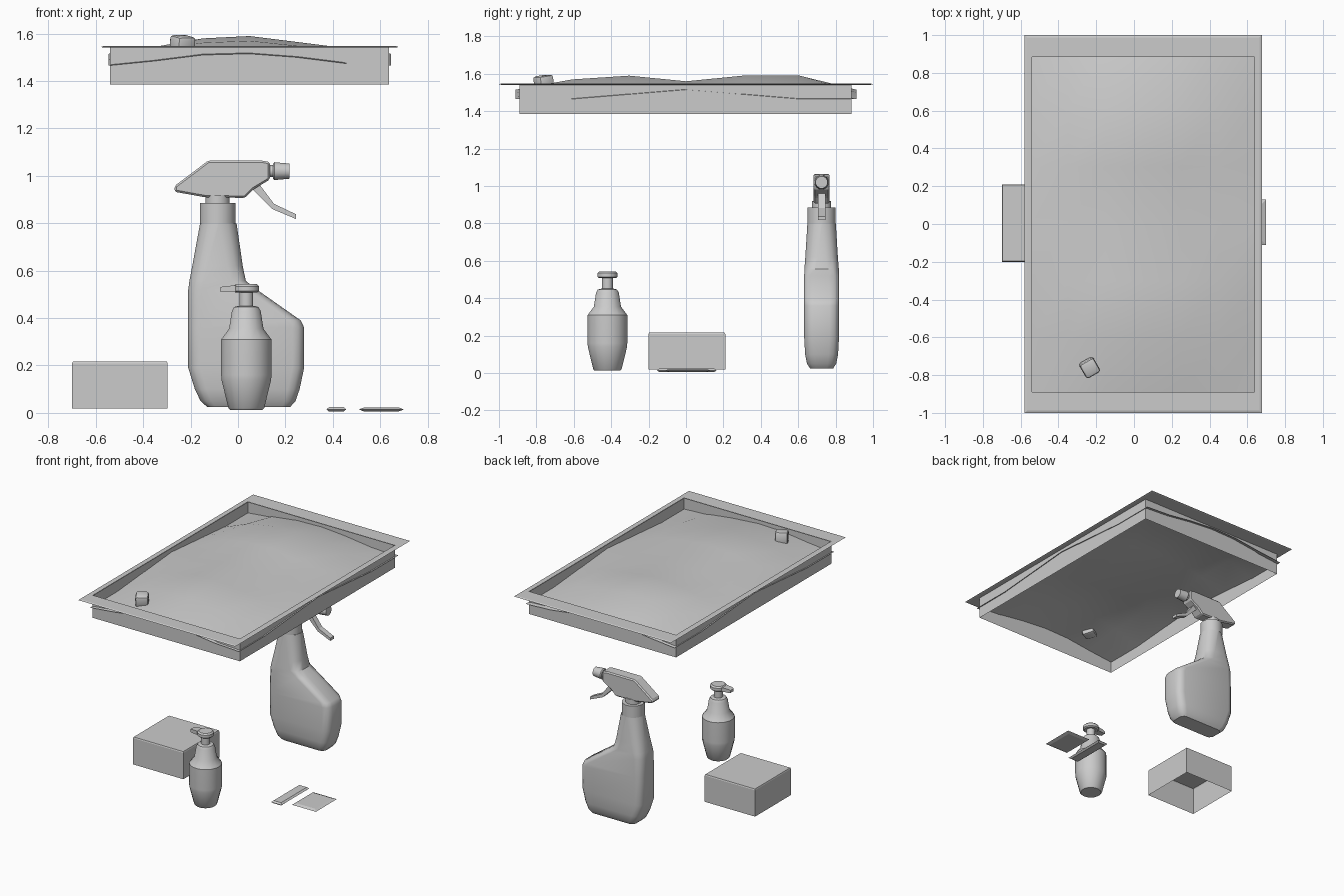
import bpy, bmesh, math
from mathutils import Matrix, Vector

if "Cube" in bpy.data.objects:
    bpy.data.objects.remove(bpy.data.objects["Cube"])


def make(name, verts, faces, smooth=None, bevel=0, segments=1):
    me = bpy.data.meshes.new(name)
    me.from_pydata(verts, [], faces)
    bm = bmesh.new()
    bm.from_mesh(me)
    bmesh.ops.recalc_face_normals(bm, faces=bm.faces)
    if bevel:
        bmesh.ops.bevel(bm, geom=bm.edges[:], offset=bevel, segments=segments,
                        profile=0.5, affect='EDGES')
    bm.to_mesh(me)
    bm.free()
    ob = bpy.data.objects.new(name, me)
    bpy.context.collection.objects.link(ob)
    if smooth:
        bpy.ops.object.select_all(action='DESELECT')
        ob.select_set(True)
        bpy.context.view_layer.objects.active = ob
        bpy.ops.object.shade_smooth_by_angle(angle=math.radians(smooth))
    return ob


def loft(name, rings, caps=(True, True), **kw):
    n = len(rings[0])
    verts = [p for r in rings for p in r]
    faces = [(k * n + i, k * n + (i + 1) % n, (k + 1) * n + (i + 1) % n, (k + 1) * n + i)
             for k in range(len(rings) - 1) for i in range(n)]
    if caps[0]:
        faces.append(tuple(range(n))[::-1])
    if caps[1]:
        faces.append(tuple(range(len(verts) - n, len(verts))))
    return make(name, verts, faces, **kw)


def rect(x0, x1, y0, y1, z, inset=0):
    return [(x0 + inset, y0 + inset, z), (x1 - inset, y0 + inset, z),
            (x1 - inset, y1 - inset, z), (x0 + inset, y1 - inset, z)]


def lathe(name, center, profile, n=16, axis='Z', smooth=35):
    rings = []
    for r, h in profile:
        ring = []
        for i in range(n):
            a = 2 * math.pi * (i + 0.5) / n
            p, q = r * math.cos(a), r * math.sin(a)
            v = Vector((p, q, h)) if axis == 'Z' else Vector((h, p, q))
            ring.append(v + Vector(center))
        rings.append(ring)
    return loft(name, rings, smooth=smooth)


def rounded(x0, x1, hy, yc, z, r, n=4):
    pts = []
    for c, (cx, cy) in enumerate([(x1 - r, yc + hy - r), (x0 + r, yc + hy - r),
                                  (x0 + r, yc - hy + r), (x1 - r, yc - hy + r)]):
        for i in range(n):
            a = math.pi / 2 * (c + i / (n - 1))
            pts.append((cx + r * math.cos(a), cy + r * math.sin(a), z))
    return pts


def extrude_xz(name, outline, yc, hy, bevel=0):
    return loft(name, [[(x, yc + s * hy, z) for x, z in outline] for s in (-1, 1)],
                bevel=bevel)


# Tray frame: open walls with a thin flat rim
loft("tray_walls", [rect(-0.54, 0.638, -0.89, 0.885, z) for z in (1.385, 1.545)],
     caps=(False, False))
hole = (-0.54, 0.638, -0.89, 0.885)
outer = (-0.579, 0.677, -1.0, 1.0)
loft("tray_rim", [rect(*hole, 1.541), rect(*outer, 1.541, 0.012), rect(*outer, 1.544),
                  rect(*outer, 1.548, 0.012), rect(*hole, 1.548)], caps=(False, False))

# Undulating sheet lying in the tray
front_edge = [0, .02, .045, .05, .035, .01, 0]
side_edge = [0, 0, .025, .05, .025, 0, 0]
ridge_x = [0, .08, .115, .125, .10, .075, 0]
ridge_y = [0, .105, .125, .095, .125, .125, 0]
verts, faces = [], []
for j in range(7):
    for i in range(7):
        if j in (0, 6):
            h = front_edge[i]
        elif i in (0, 6):
            h = side_edge[j]
        else:
            h = ridge_x[i] * ridge_y[j] / 0.125
        verts.append((-0.547 + 1.193 * i / 6, -0.912 + 1.824 * j / 6, 1.465 + h))
for j in range(6):
    for i in range(6):
        k = j * 7 + i
        faces.append((k, k + 1, k + 8, k + 7))
make("tray_sheet", verts, faces, smooth=60)

# Soap cube half sunk in the sheet
cube = loft("soap_cube", [rect(-.043, .043, -.043, .043, z) for z in (-.043, .043)],
            bevel=0.015, segments=2, smooth=40)
cube.matrix_world = (Matrix.Translation((-0.235, -0.76, 1.548))
                     @ Matrix.Rotation(math.radians(30), 4, 'Z')
                     @ Matrix.Rotation(math.radians(8), 4, 'X'))

# Storage box, open underneath
box = (-0.70, -0.297, -0.2, 0.21)
loft("storage_box", [rect(*box, 0.018), rect(*box, 0.208), rect(*box, 0.216, 0.003)],
     caps=(False, True))

# Flat pads with chamfered rims
for name, r, z0, z1, c in (("narrow_pad", (0.373, 0.457, -0.155, 0.163), .005, .025, .012),
                           ("wide_pad", (0.51, 0.70, -0.11, 0.13), .006, .023, .022)):
    loft(name, [rect(*r, z0, c), rect(*r, (z0 + z1) / 2), rect(*r, z1, c)])

# Pump bottle
px, py = 0.035, -0.42
lathe("pump_bottle", (px, py, 0), [(.07, .013), (.077, .02), (.107, .14), (.108, .16),
      (.108, .31), (.074, .355), (.062, .43), (.052, .447), (.03, .452)])
lathe("pump_stem", (px, py, 0), [(.03, .44), (.03, .515)], n=12)
lathe("pump_cap", (px, py, 0), [(.046, .507), (.055, .514), (.055, .534), (.045, .543)])
loft("pump_spout", [[(x, py - w, z0), (x, py + w, z0), (x, py + w, z1), (x, py - w, z1)]
     for x, w, z0, z1 in ((px, .035, .51, .54), (-.06, .022, .51, .535),
                          (-.075, .018, .512, .53))])

# Spray bottle body: stacked rounded sections with an offset belly
yc = 0.725
rows = [(.025, -.13, .22, .062, .035), (.05, -.158, .243, .078, .045),
        (.10, -.182, .26, .088, .05), (.19, -.21, .279, .093, .05),
        (.36, -.21, .279, .093, .05), (.39, -.21, .265, .093, .05),
        (.52, -.21, .08, .093, .055), (.557, -.205, .033, .092, .06),
        (.62, -.193, .02, .087, .065), (.80, -.16, -.006, .076, .074)]
loft("spray_bottle", [rounded(x0, x1, hy, yc, z, r) for z, x0, x1, hy, r in rows], smooth=35)

# Spray head
lathe("spray_collar", (-.086, yc, 0), [(.076, .80), (.076, .885)], n=20)
lathe("spray_neck", (-.086, yc, 0), [(.052, .88), (.052, .92)], n=16)
extrude_xz("spray_head", [(-.268, .957), (-.268, .933), (-.14, .91), (.03, .907),
           (.065, .943), (.135, .985), (.135, 1.058), (.10, 1.065), (-.125, 1.065)],
           yc, .043, bevel=.008)
lathe("nozzle_neck", (0, yc, 1.02), [(.026, .13), (.026, .155)], n=12, axis='X')
lathe("nozzle_tip", (0, yc, 1.02), [(.032, .147), (.039, .153), (.033, .218)], n=12, axis='X')
extrude_xz("spray_trigger", [(.06, .945), (.145, .86), (.245, .818), (.245, .838),
           (.152, .882), (.09, .965)], yc, .02)
